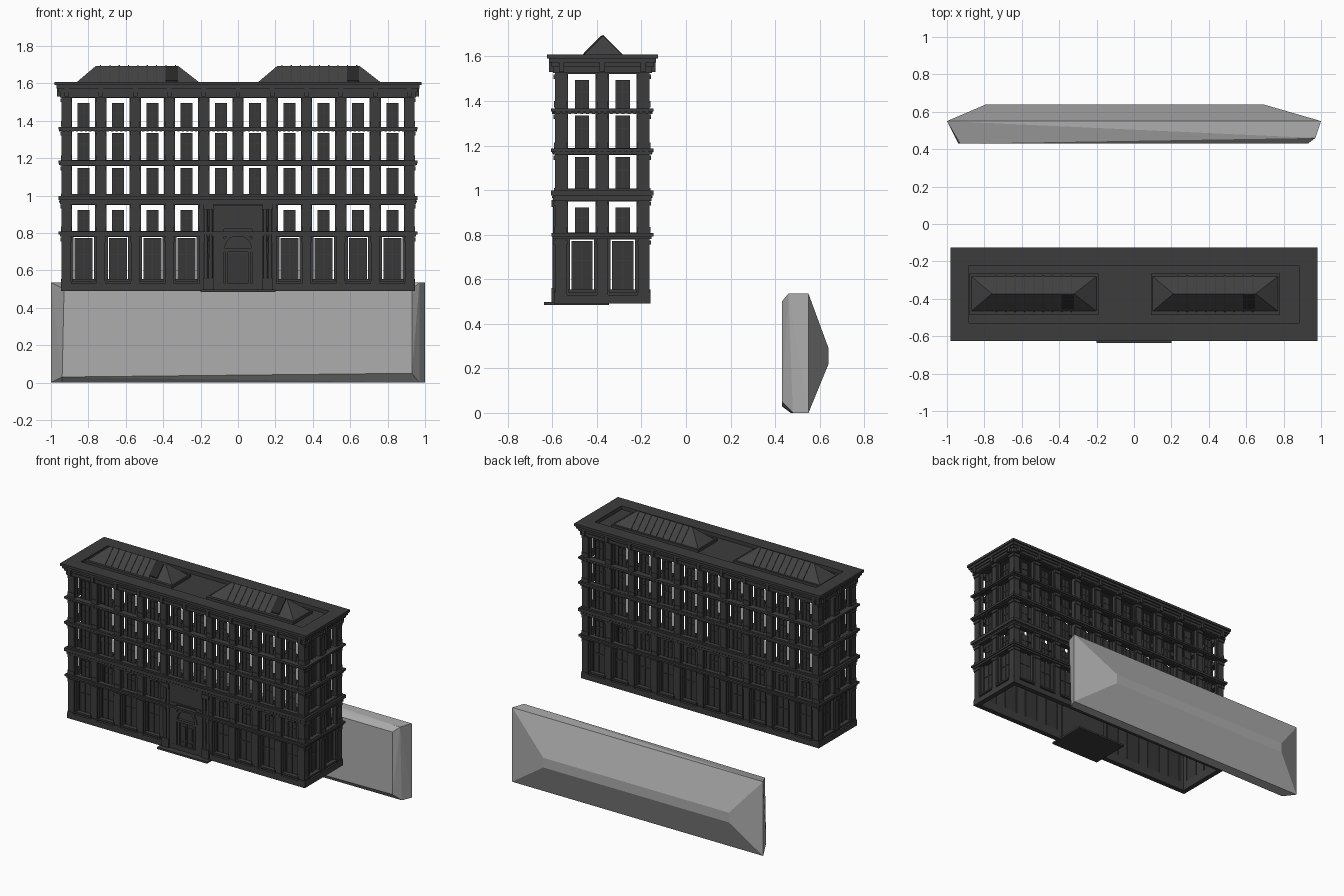
import bpy, bmesh, math
from mathutils import Matrix, Vector

if "Cube" in bpy.data.objects:
    bpy.data.objects.remove(bpy.data.objects["Cube"])


def material(name, r, g, b):
    m = bpy.data.materials.new(name)
    m.use_nodes = True
    m.diffuse_color = (r, g, b, 1)
    m.node_tree.nodes["Principled BSDF"].inputs["Base Color"].default_value = (r, g, b, 1)
    return m


STONE = material("dark stone", .045, .045, .045)
PANE = material("window dark", .038, .038, .038)
GLASS = material("skylight glass", .055, .055, .055)
HATCH = material("hatch black", .02, .02, .02)
PALE = material("pale grey", .42, .42, .42)

parts = {}


def part(name, mat):
    return parts.setdefault(name, (bmesh.new(), mat))[0]


def box(bm, M, u0, u1, d0, d1, z0, z1):
    """Box in wall space: u along the wall, d outwards, z up."""
    size = Matrix.Diagonal((u1 - u0, d1 - d0, z1 - z0, 1))
    mid = Matrix.Translation(((u0 + u1) / 2, -(d0 + d1) / 2, (z0 + z1) / 2))
    bmesh.ops.create_cube(bm, size=1, matrix=M @ mid @ size)


def hull(bm, points):
    verts = [bm.verts.new(p) for p in points]
    bmesh.ops.convex_hull(bm, input=verts)


CENTRE = Matrix.Translation((0, -.3755, 0))
HX, HY = .943, .2125
BAY = .1833
BASE, TOP = .49, 1.58
# floor openings: bottom, top, opening width, pane width, pane top
FLOORS = [(.553, .778, .108, .096, .772), (.81, .95, .123, .064, .922),
          (1.008, 1.158, .123, .064, 1.148), (1.19, 1.345, .123, .064, 1.335),
          (1.36, 1.521, .123, .064, 1.495)]
# ring bands: bottom, top, overhang
BANDS = [(BASE, .53, .004), (.78, .793, .008), (.793, .807, .016), (.952, .975, .008),
         (.975, .998, .018), (1.16, 1.172, .01), (1.172, 1.188, .018),
         (1.346, 1.353, .01), (1.353, 1.366, .018), (1.525, 1.555, .01)]

walls, pilasters = part("walls", STONE), part("pilasters", STONE)
bands, dentils = part("string_courses", STONE), part("dentils", STONE)
panes, bars = part("window_panes", PANE), part("window_bars", STONE)
trims, cornice = part("window_trims", STONE), part("cornice", STONE)

for side in range(4):
    M = CENTRE @ Matrix.Rotation(side * math.pi / 2, 4, "Z")
    bays, half, dist = (10, HX, HY) if side % 2 == 0 else (2, HY, HX)
    face = dist - .012
    inner = face - .02

    # wall bays with openings
    for b in range(bays):
        u = (b - (bays - 1) / 2) * BAY
        l, r = u - BAY / 2, u + BAY / 2
        z = BASE
        for f, (z0, z1, w, pw, pz) in enumerate(FLOORS):
            if side == 0 and b in (4, 5) and f < 2:
                continue
            box(walls, M, l, r, inner, face, z, z0)
            box(walls, M, l, u - w / 2, inner, face, z0, z1)
            box(walls, M, u + w / 2, r, inner, face, z0, z1)
            z = z1
            # pane with mullion and transom
            box(panes, M, u - pw / 2, u + pw / 2, inner, inner + .005, z0, pz)
            for s in (-1, 0, 1):
                c = u + s * (pw / 2 - .003)
                box(bars, M, c - .003, c + .003, inner, inner + .01, z0, pz)
            zm = z0 + (pz - z0) * .6
            box(bars, M, u - pw / 2, u + pw / 2, inner, inner + .009, zm - .003, zm + .003)
            # sill and slim surround
            box(trims, M, u - w / 2 - .008, u + w / 2 + .008, face, face + .016, z0 - .012, z0)
            for s in (-1, 1):
                c = u + s * (w / 2 + .005)
                box(trims, M, c - .004, c + .004, face, face + .006, z0, z1)
        box(walls, M, l, r, inner, face, z, TOP)
        # frieze panel
        box(trims, M, l + .03, r - .03, face, dist + .014, 1.533, 1.55)

    # pilasters with bases and capitals on every floor
    levels = [BASE, .785, .96, 1.165, 1.35, 1.53]
    for i in range(bays + 1):
        u = (i - bays / 2) * BAY
        for f in range(5):
            if side == 0 and i == 5 and f < 2:
                continue
            for z0, z1, hw, out in ((levels[f], levels[f + 1], .022, 0),
                                    (levels[f] + .02, levels[f] + .05, .025, .004),
                                    (levels[f + 1] - .03, levels[f + 1] - .01, .026, .006)):
                l = -half if i == 0 else u - hw
                r = half if i == bays else u + hw
                box(pilasters, M, l, r, inner, dist + out, z0, z1)
        # cornice bracket
        box(cornice, M, u - .012, u + .012, face, dist + .026, 1.53, 1.585)

    # string courses and dentils
    for z0, z1, out in BANDS:
        box(bands, M, -half - out, half + out, inner, dist + out, z0, z1)
    count = bays * 8
    for k in range(count):
        u = (k + .5 - count / 2) * 2 * half / count
        for z in (.964, 1.164, 1.342):
            box(dentils, M, u - .006, u + .006, face, dist + .013, z, z + .01)

    # stepped cornice and roof rim
    for z0, z1, out in ((1.555, 1.572, .018), (1.572, 1.59, .028), (1.59, 1.608, .037)):
        box(cornice, M, -half - out, half + out, dist - .06, dist + out, z0, z1)

# roof deck
box(part("roof_deck", STONE), CENTRE, -.91, .91, -.19, .19, 1.565, 1.582)

# hipped skylights with ribs and a hatch
for x in (-.535, .435):
    curb, sky = part("skylight_curbs", STONE), part("skylights", GLASS)
    box(curb, CENTRE, x - .345, x + .345, -.11, .11, 1.58, 1.6)
    eave = [(x + a * .335, -.373 + b * .093, 1.6) for a in (-1, 1) for b in (-1, 1)]
    hull(sky, eave + [(x - .225, -.373, 1.693), (x + .215, -.373, 1.693)])
    ribs = part("skylight_ribs", STONE)
    for k in range(9):
        c = x - .2 + k * .05
        for s in (-1, 1):
            hull(ribs, [(c + a, -.373 + s * y, z) for a in (-.003, .003)
                        for y, z in ((.093, 1.6), (.097, 1.602), (0, 1.693), (0, 1.697))])
    hull(part("roof_hatches", HATCH),
         [(c, y, z + dz) for c in (x + .147, x + .213) for dz in (0, .008)
          for y, z in ((-.458, 1.608), (-.38, 1.686))])

# entrance: solid block, step, columns, arch and door
F = CENTRE
entry = part("entrance_block", STONE)
box(entry, F, -.185, .185, .17, .2, BASE, .98)
box(entry, F, -.13, -.075, .18, .216, BASE, .95)
box(entry, F, .075, .13, .18, .216, BASE, .95)
box(entry, F, -.13, .13, .18, .216, .83, .95)
box(entry, F, -.12, .12, .2, .22, .822, .832)
box(part("entrance_step", STONE), F, -.2, .2, -.03, .262, .484, .497)
cols = part("entrance_columns", STONE)
for s in (-1, 1):
    for x in (.146, .172):
        at = F @ Matrix.Translation((s * x, -.213, .74))
        bmesh.ops.create_cone(cols, cap_ends=True, segments=12, radius1=.011,
                              radius2=.009, depth=.4, matrix=at)
    for z0, z1 in ((BASE, .56), (.925, .955)):
        box(cols, F, s * .159 - .028, s * .159 + .028, .19, .228, z0, z1)
door = part("door", PANE)
for s in (-1, 1):
    box(door, F, s * .026 - .025, s * .026 + .025, .195, .203, .497, .69)
    for z0, z1 in ((.51, .56), (.575, .67)):
        box(door, F, s * .026 - .016, s * .026 + .016, .203, .207, z0, z1)
    box(entry, F, s * .062 - .008, s * .062 + .008, .195, .214, .497, .7)
box(entry, F, -.085, .085, .195, .22, .698, .716)

arch = part("entrance_arch", STONE)
STEPS = 14
for k in range(STEPS):
    ends = [math.pi * (k + e) / STEPS for e in (0, 1)]
    hull(arch, [(r * math.cos(a), y, .716 + r * math.sin(a))
                for a in ends for r in (.07, .09) for y in (-.575, -.596)])

# pale faceted slab behind the building
slab = [(s, .55, z) for s in (-1, 1) for z in (0, .535)]
slab += [(x, .64, z) for x in (-.79, .69) for z in (.22, .29)]
slab += [(-.94, .43, .03), (.93, .43, .05), (-.93, .43, .5), (.93, .43, .5),
         (.97, .46, .535), (.97, .48, 0), (-.94, .47, 0)]
hull(part("rear_slab", PALE), slab)

for name, (bm, mat) in parts.items():
    bmesh.ops.recalc_face_normals(bm, faces=bm.faces)
    mesh = bpy.data.meshes.new(name)
    bm.to_mesh(mesh)
    bm.free()
    mesh.materials.append(mat)
    bpy.context.scene.collection.objects.link(bpy.data.objects.new(name, mesh))
